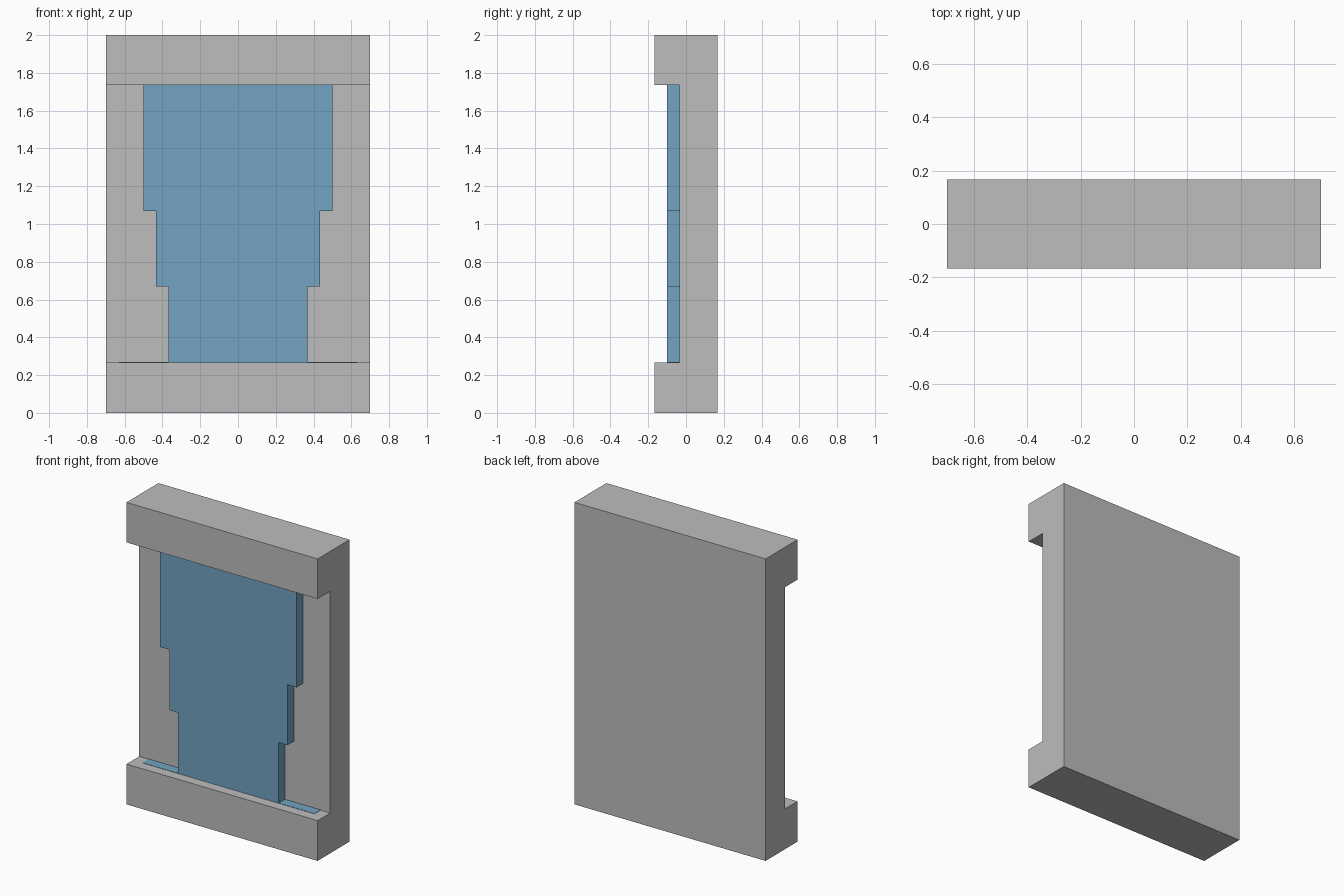
import bpy
import bmesh

cube = bpy.data.objects.get("Cube")
if cube:
    bpy.data.objects.remove(cube, do_unlink=True)


def material(name, rgb):
    mat = bpy.data.materials.new(name)
    mat.use_nodes = True
    mat.diffuse_color = (*rgb, 1)
    mat.node_tree.nodes["Principled BSDF"].inputs["Base Color"].default_value = (*rgb, 1)
    return mat


def extrude_profile(name, points, offset, mat):
    """Fill a closed outline and extrude it along the offset vector."""
    bm = bmesh.new()
    face = bm.faces.new([bm.verts.new(p) for p in points])
    new = bmesh.ops.extrude_face_region(bm, geom=[face])["geom"]
    bmesh.ops.translate(bm, vec=offset,
                        verts=[v for v in new if isinstance(v, bmesh.types.BMVert)])
    bmesh.ops.recalc_face_normals(bm, faces=bm.faces)
    mesh = bpy.data.meshes.new(name)
    bm.to_mesh(mesh)
    bm.free()
    mesh.materials.append(mat)
    obj = bpy.data.objects.new(name, mesh)
    bpy.context.collection.objects.link(obj)
    return obj


grey = material("stone grey", (0.508, 0.508, 0.508))
blue = material("panel blue", (0.171, 0.366, 0.533))

W = 0.70                       # half width of the frame
FRONT, BACK = -0.167, 0.167    # lip front and rear face
WALL, PANEL = -0.035, -0.10    # recessed wall and panel front
SILL, LINTEL, TOP = 0.267, 1.735, 2.0

# C-shaped frame: back wall with projecting sill and lintel
side = [(BACK, 0), (BACK, TOP), (FRONT, TOP), (FRONT, LINTEL),
        (WALL, LINTEL), (WALL, SILL), (FRONT, SILL), (FRONT, 0)]
extrude_profile("frame", [(-W, y, z) for y, z in side], (2 * W, 0, 0), grey)

# Stepped panel, widening upward, mirrored about x = 0
right = [(0.368, SILL), (0.368, 0.67), (0.433, 0.67), (0.433, 1.07),
         (0.50, 1.07), (0.50, LINTEL)]
outline = right + [(-x, z) for x, z in reversed(right)]
extrude_profile("stepped_panel", [(x, PANEL, z) for x, z in outline],
                (0, WALL - PANEL, 0), blue)

# Thin inlays on the sill either side of the panel
for name, s in (("left_sill_inlay", 1), ("right_sill_inlay", -1)):
    strip = [(s * 0.368, PANEL), (s * 0.63, PANEL), (s * 0.63, WALL), (s * 0.368, WALL)]
    extrude_profile(name, [(x, y, SILL) for x, y in strip], (0, 0, 0.002), blue)
